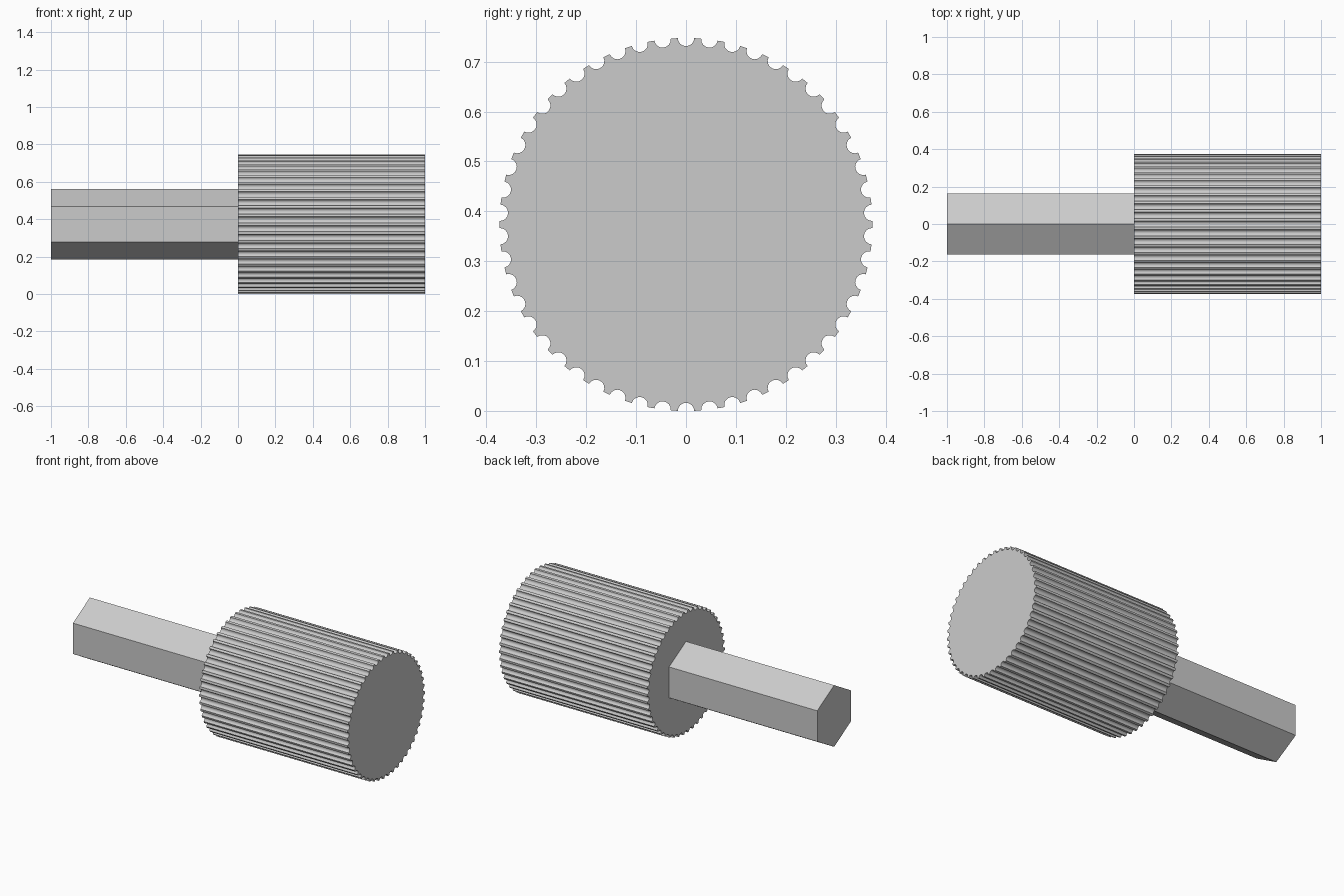
import bpy, bmesh
from math import pi, sin, cos, asin
from mathutils import Vector

if "Cube" in bpy.data.objects:
    bpy.data.objects.remove(bpy.data.objects["Cube"])

AXIS_Z = 0.3735

steel = bpy.data.materials.new("light grey metal")
steel.use_nodes = True
GREY = (0.6, 0.6, 0.6, 1)
steel.diffuse_color = GREY
steel.node_tree.nodes["Principled BSDF"].inputs["Base Color"].default_value = GREY


def extrude_profile(name, profile, x0, x1):
    """Extrude a closed (y, z) profile along x, centred on the shared axis."""
    bm = bmesh.new()
    base = bm.faces.new([bm.verts.new((x0, y, z + AXIS_Z)) for y, z in profile])
    out = bmesh.ops.extrude_face_region(bm, geom=[base], use_keep_orig=True)
    verts = [g for g in out["geom"] if isinstance(g, bmesh.types.BMVert)]
    bmesh.ops.translate(bm, vec=(x1 - x0, 0, 0), verts=verts)
    bmesh.ops.recalc_face_normals(bm, faces=bm.faces)
    mesh = bpy.data.meshes.new(name)
    bm.to_mesh(mesh)
    bm.free()
    mesh.materials.append(steel)
    obj = bpy.data.objects.new(name, mesh)
    bpy.context.collection.objects.link(obj)
    return obj


def fluted_profile(radius, count, groove, segments):
    """Circle with round grooves cut along its rim, the first one at the top."""
    points = []
    for i in range(count):
        a = 2 * pi * i / count
        out, side = Vector((sin(a), cos(a))), Vector((cos(a), -sin(a)))
        # the arc meets the rim slightly below its own centre line
        tilt = asin(groove / (2 * radius))
        for k in range(segments + 1):
            t = pi + tilt + (pi - 2 * tilt) * k / segments
            points.append(out * (radius + groove * sin(t)) + side * groove * cos(t))
        # middle of the land between two grooves
        m = a + pi / count
        points.append(Vector((sin(m), cos(m))) * radius)
    return points


# Fluted drum
drum = extrude_profile("fluted_drum", fluted_profile(0.374, 50, 0.0165, 8), 0, 1)

# Hexagonal shank with a corner on top
hexagon = [(0.188 * sin(i * pi / 3), 0.188 * cos(i * pi / 3)) for i in range(6)]
shank = extrude_profile("hex_shank", hexagon, -1, 0)

# Smooth groove walls, sharp corners
bpy.ops.object.select_all(action="DESELECT")
drum.select_set(True)
bpy.context.view_layer.objects.active = drum
bpy.ops.object.shade_smooth_by_angle(angle=pi / 6)
